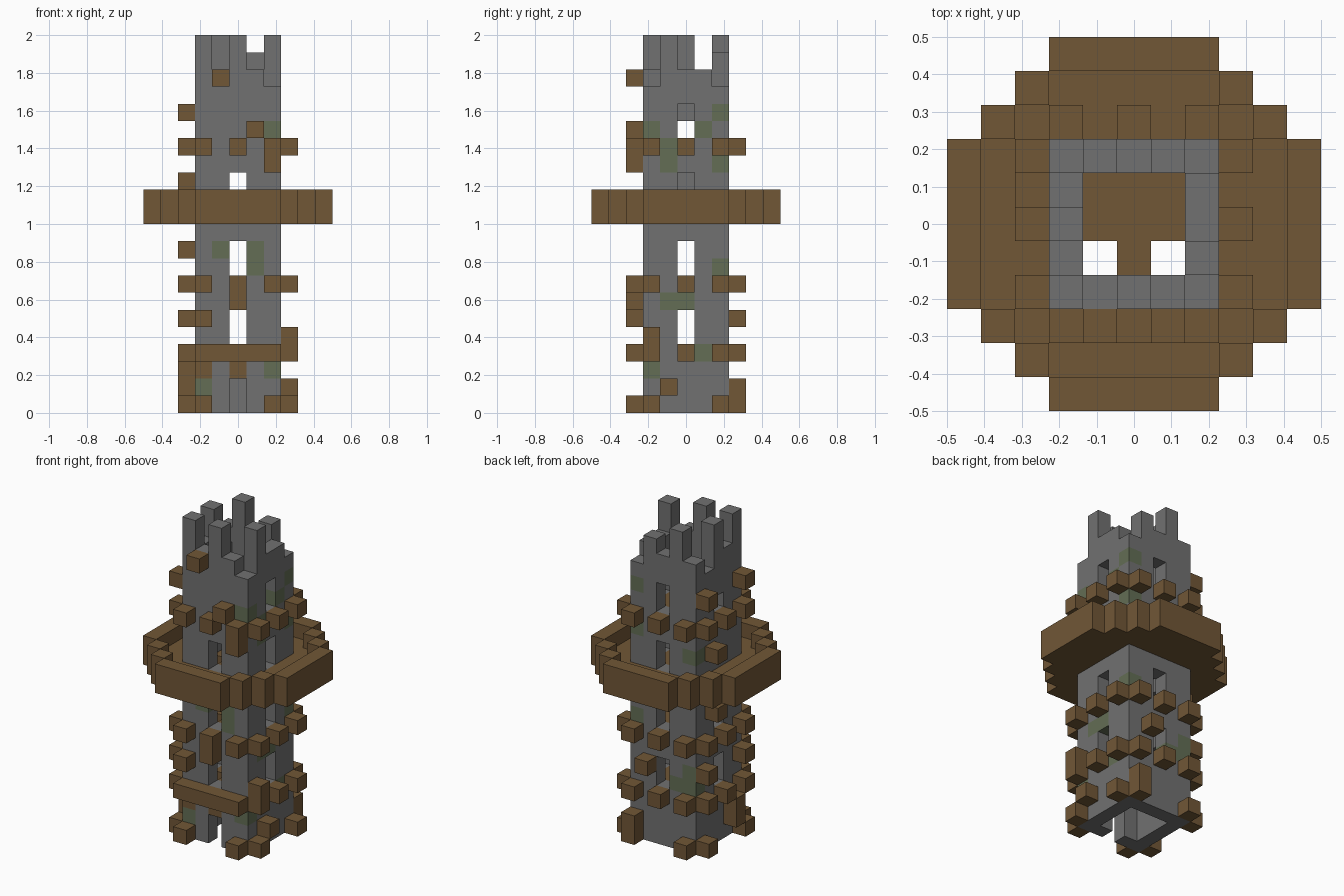
import bpy
import bmesh
from mathutils import Vector

cube = bpy.data.objects.get("Cube")
if cube:
    bpy.data.objects.remove(cube, do_unlink=True)

U = 1 / 11  # block size


def material(name, rgb):
    m = bpy.data.materials.new(name)
    m.use_nodes = True
    m.diffuse_color = (*rgb, 1)
    m.node_tree.nodes["Principled BSDF"].inputs["Base Color"].default_value = (*rgb, 1)
    return m


STONE = material("stone grey", (0.165, 0.165, 0.165))
MOSS = material("mossy stone", (0.125, 0.155, 0.09))
WOOD = material("brown wood", (0.165, 0.095, 0.037))

AXES = [Vector(v) for v in ((1, 0, 0), (0, 1, 0), (0, 0, 1))]


def blocks(name, cells, mats, painted=None):
    """Outer skin of a set of unit blocks; painted maps a cell to a material slot."""
    cells, painted = set(cells), painted or {}
    bm = bmesh.new()
    for c in cells:
        for a in range(3):
            for s in (-1, 1):
                n = AXES[a] * s
                if tuple(int(v) for v in Vector(c) + n) in cells:
                    continue
                u, w = AXES[(a + 1) % 3] * s, AXES[(a + 2) % 3]
                mid = Vector(c) + AXES[2] / 2 + n / 2
                corners = [mid + (u * p + w * q) / 2
                           for p, q in ((-1, -1), (1, -1), (1, 1), (-1, 1))]
                f = bm.faces.new([bm.verts.new(v * U) for v in corners])
                f.material_index = painted.get(c, 0)
    bmesh.ops.remove_doubles(bm, verts=bm.verts, dist=U / 100)
    bmesh.ops.dissolve_limit(bm, angle_limit=0.01, verts=bm.verts, edges=bm.edges,
                             delimit={'MATERIAL'})
    me = bpy.data.meshes.new(name)
    bm.to_mesh(me)
    bm.free()
    for m in mats:
        me.materials.append(m)
    ob = bpy.data.objects.new(name, me)
    bpy.context.collection.objects.link(ob)
    return ob


# Each wall side turns (place along wall, distance out) into block coordinates
SIDES = {
    "front": lambda k, d: (k, -d),
    "back": lambda k, d: (k, d),
    "left": lambda k, d: (d, k),
    "right": lambda k, d: (-d, k),
}

# Tower wall with a broken top
square = [(i, j) for i in range(-2, 3) for j in range(-2, 3)]
ring = [c for c in square if max(map(abs, c)) == 2]
height = {c: 20 for c in ring}
for c in ((-2, -2), (-2, 0), (-1, 2), (0, -2), (2, -1)):
    height[c] = 22
for c in ((2, -2), (2, 2), (-2, 1)):
    height[c] = 19
height[1, 2] = 21
walls = {(*c, z) for c in ring for z in range(height[c])}

# Window slits and door
slits = {
    "front": (0, 1, 4, 5, 8, 9, 12, 13),
    "back": (4, 5, 8, 9, 12, 13, 16, 17),
    "left": (4, 5, 8, 9, 12, 13, 16, 17),
    "right": (4, 5, 8, 9, 16),
}
for side, levels in slits.items():
    walls -= {(*SIDES[side](0, 2), z) for z in levels}

# Moss patches and timber infill beside the door
moss = {
    "front": ((-1, 9), (1, 8), (1, 9), (-2, 1), (2, 2), (2, 16)),
    "left": ((1, 16), (-2, 16), (-1, 14), (-1, 15), (2, 14), (2, 17),
             (2, 8), (-1, 6), (0, 6), (-2, 2), (1, 3)),
    "back": ((-2, 13), (-2, 5), (-2, 4), (-1, 4)),
}
paint = {(*SIDES[s](k, 2), z): 1 for s, spots in moss.items() for k, z in spots}
for k in (-2, 0):
    paint[k, -2, 2] = 2
blocks("tower_wall", walls, [STONE, MOSS, WOOD], paint)

# Inner floors with two ladder gaps
room = [c for c in square if max(map(abs, c)) < 2 and c not in ((-1, -1), (1, -1))]
for n, z in enumerate((3, 7, 11, 15)):
    blocks(f"inner_floor_{n + 1}", [(*c, z) for c in room], [WOOD])

# Round balcony deck and its stepped rim
reach = {0: 5, 1: 5, 2: 5, 3: 4, 4: 3, 5: 2}
disc = {(i, j) for j in range(-5, 6) for i in range(-reach[abs(j)], reach[abs(j)] + 1)}
edge = {(i, j) for i, j in disc if abs(i) == reach[abs(j)] or abs(j) == 5}
balcony = [(*c, 11) for c in disc - set(square)] + [(*c, 12) for c in edge]
blocks("balcony", balcony, [WOOD])

# Beam ends in regular rows, plus loose ones on each side
loose = {
    "front": ((-1, 3), (1, 3), (-2, 5), (0, 6), (2, 14), (1, 16), (-1, 19)),
    "back": ((1, 5), (2, 1)),
    "left": ((-2, 4), (-1, 1)),
    "right": ((-2, 5), (2, 5), (1, 9), (1, 13), (-2, 17), (2, 17), (-1, 1), (-1, 2)),
}
for side, place in SIDES.items():
    spots = {(k, z) for z in (3, 7, 15) for k in (-2, 0, 2)}
    spots |= {(-2, 0), (2, 0)} | set(loose[side])
    blocks(f"{side}_beam_ends", [(*place(k, 3), z) for k, z in spots], [WOOD])
